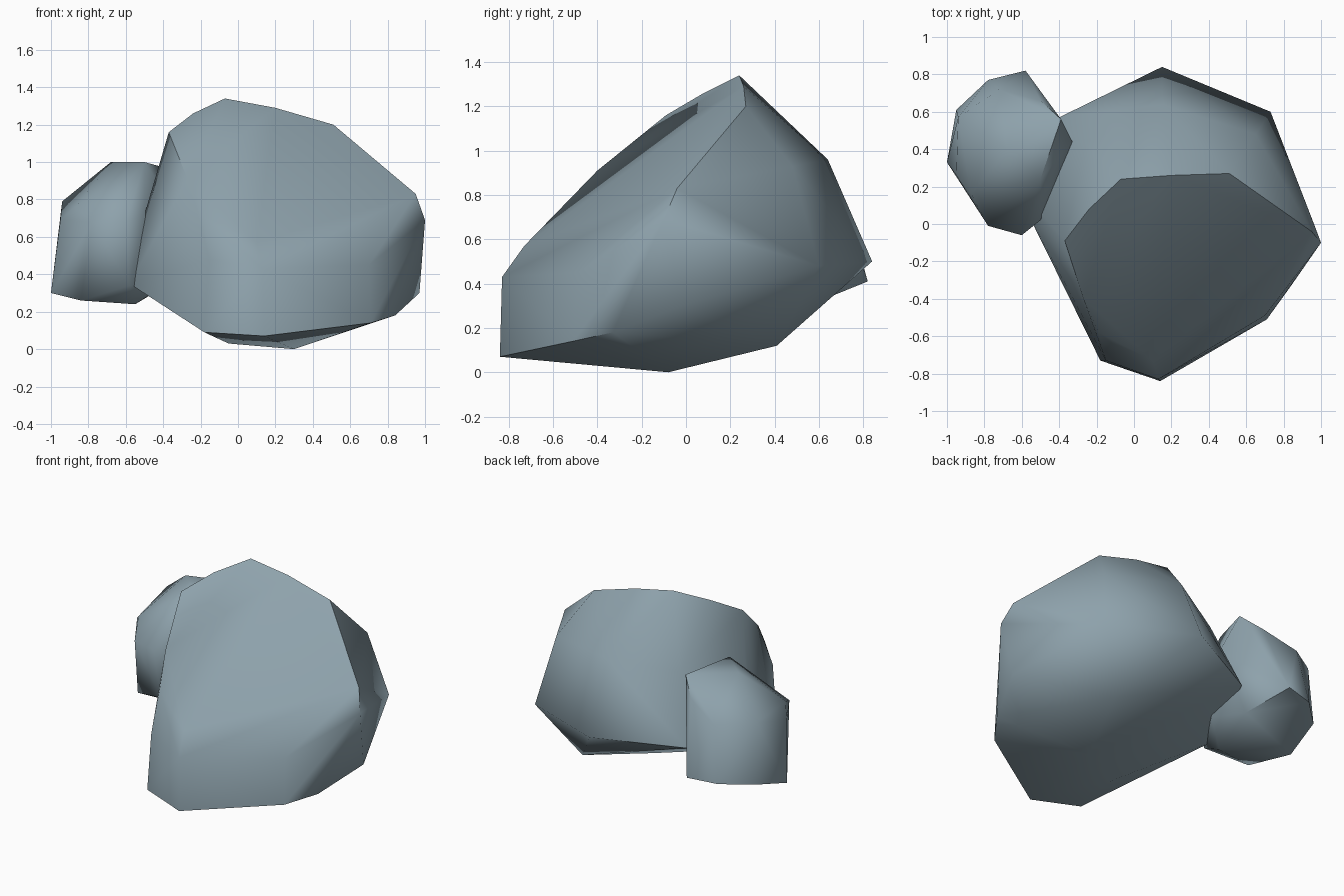
import bpy, bmesh, math

if "Cube" in bpy.data.objects:
    bpy.data.objects.remove(bpy.data.objects["Cube"])

# Blue-grey stone
stone = bpy.data.materials.new("stone")
stone.diffuse_color = (.27, .36, .41, 1)
stone.use_nodes = True
stone.node_tree.nodes["Principled BSDF"].inputs["Base Color"].default_value = stone.diffuse_color

def rock(name, pts, angle):
    """Faceted boulder: convex hull of a few corner points."""
    bm = bmesh.new()
    for p in pts:
        bm.verts.new(p)
    bmesh.ops.convex_hull(bm, input=bm.verts)
    loose = [v for v in bm.verts if not v.link_faces]
    bmesh.ops.delete(bm, geom=loose, context='VERTS')
    bmesh.ops.recalc_face_normals(bm, faces=bm.faces)
    me = bpy.data.meshes.new(name)
    bm.to_mesh(me)
    bm.free()
    me.materials.append(stone)
    ob = bpy.data.objects.new(name, me)
    bpy.context.collection.objects.link(ob)
    bpy.ops.object.select_all(action='DESELECT')
    ob.select_set(True)
    bpy.context.view_layer.objects.active = ob
    bpy.ops.object.shade_smooth_by_angle(angle=math.radians(angle))
    return ob

# Large boulder
rock("large_rock", [
    # top ridge
    (-.37, -.09, 1.16), (-.24, .08, 1.26), (-.07, .24, 1.34),
    (.2, .26, 1.29), (.51, .27, 1.2), (.95, -.04, .83), (1, -.1, .69),
    # back
    (.15, .64, .96), (.65, .48, .93), (-.26, .43, .9),
    (.15, .84, .5), (.73, .6, .48), (-.4, .57, .47),
    # left side and front left edge
    (-.5, .06, .72), (-.58, .08, .35), (-.27, -.4, .91), (-.19, -.58, .72),
    (-.15, -.73, .48), (-.18, -.73, .09),
    # front and right lower band
    (.13, -.83, .43), (.14, -.84, .07), (.1, -.73, .57), (.7, -.49, .45), (.71, -.51, .14),
    (.84, -.33, .18), (.97, -.02, .3),
    # underside
    (.3, -.08, 0), (-.05, -.3, .03), (.5, .41, .12),
], 60)

# Small boulder at the back left
rock("small_rock", [
    # top
    (-.5, .24, 1.0), (-.68, .4, 1.0), (-.39, .56, .97), (-.87, .16, .76),
    # back rim
    (-.94, .57, .79), (-.95, .26, .69), (-.72, .72, .77), (-.5, .66, .87),
    # middle band
    (-.6, -.06, .68), (-.78, -.01, .68), (-.5, .02, .72), (-.33, .44, .75),
    # base
    (-1, .33, .3), (-.95, .61, .38), (-.78, .77, .4), (-.58, .82, .41),
    (-.84, .11, .26), (-.55, .17, .24), (-.58, -.01, .34), (-.45, .55, .3), (-.38, .3, .35),
], 60)
